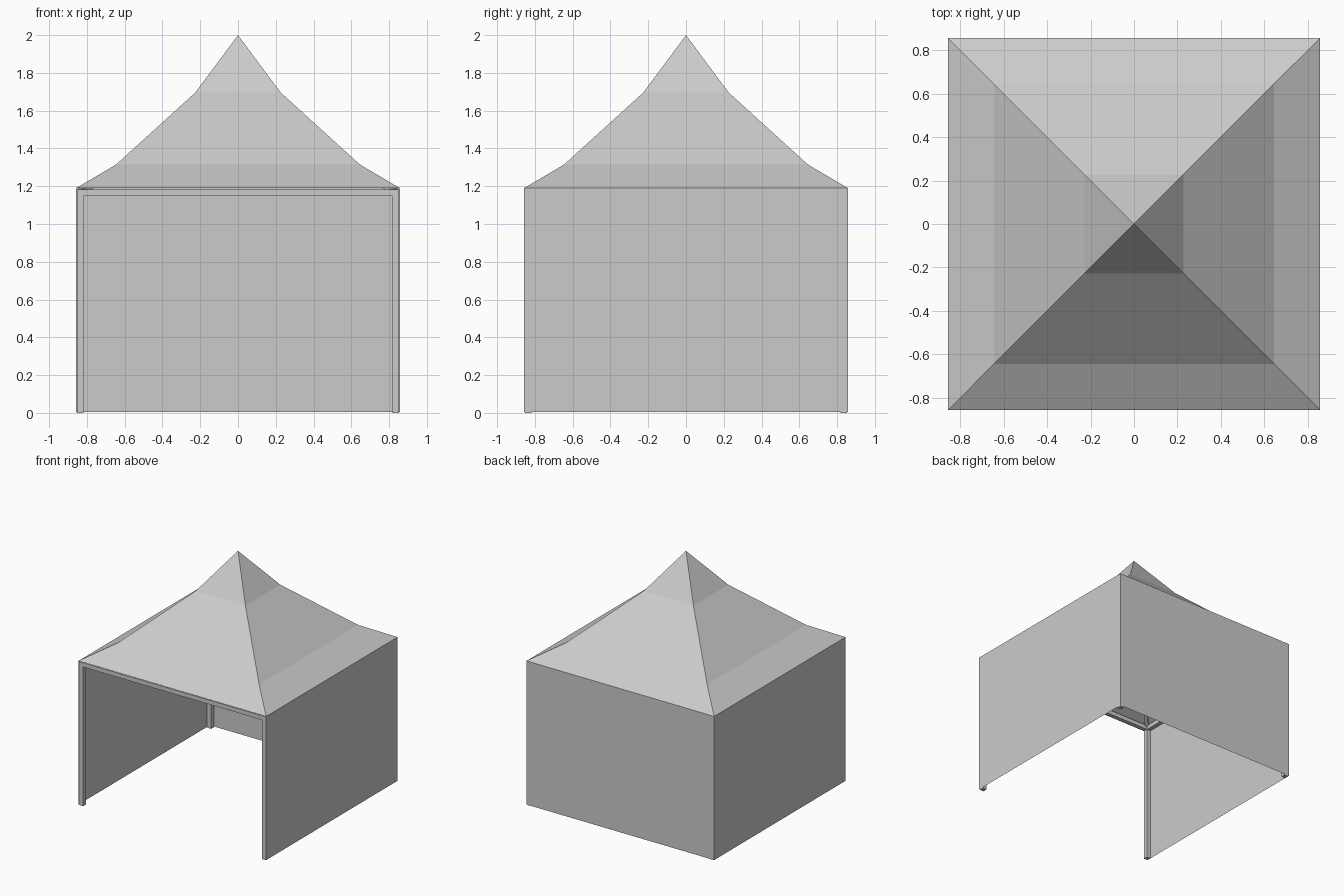
import bpy, bmesh
from mathutils import Vector

if "Cube" in bpy.data.objects:
    bpy.data.objects.remove(bpy.data.objects["Cube"])

HALF = 0.857      # half width of the tent
EAVE = 1.19       # height of the roof edge
TUBE = 0.036      # thickness of the frame tubes
EDGE = HALF - 0.004 - TUBE / 2
PROFILE = [(HALF, EAVE), (0.645, 1.315), (0.227, 1.695)]
APEX = 2.0
CORNERS = [(-1, -1), (1, -1), (1, 1), (-1, 1)]


def make_object(name, bm):
    bmesh.ops.recalc_face_normals(bm, faces=bm.faces)
    mesh = bpy.data.meshes.new(name)
    bm.to_mesh(mesh)
    bm.free()
    obj = bpy.data.objects.new(name, mesh)
    bpy.context.collection.objects.link(obj)
    return obj


def box(name, lo, hi):
    bm = bmesh.new()
    bmesh.ops.create_cube(bm, size=1)
    lo, hi = Vector(lo), Vector(hi)
    for v in bm.verts:
        v.co = (lo + hi) / 2 + v.co * (hi - lo)
    return make_object(name, bm)


def loft(bm, rings, closed=True):
    n = len(rings[0])
    for a, b in zip(rings, rings[1:]):
        for i in range(n if closed else n - 1):
            j = (i + 1) % n
            bm.faces.new((a[i], a[j], b[j], b[i]))


# Canopy roof: hollow sheet with three slopes on each side
bm = bmesh.new()
rings = [[bm.verts.new((sx * r, sy * r, z)) for sx, sy in CORNERS] for r, z in PROFILE]
loft(bm, rings)
tip = bm.verts.new((0, 0, APEX))
for i in range(4):
    bm.faces.new((rings[-1][i], rings[-1][(i + 1) % 4], tip))
make_object("canopy_roof", bm)

# Fabric walls: one sheet round the left, back and right sides
bm = bmesh.new()
plan = [(-HALF, -HALF), (-HALF, HALF), (HALF, HALF), (HALF, -HALF)]
loft(bm, [[bm.verts.new((x, y, z)) for x, y in plan] for z in (0.004, EAVE)], closed=False)
make_object("fabric_walls", bm)

# Corner posts and hip rafters under the roof
h = TUBE / 2
for sx, sy in CORNERS:
    label = ("front" if sy < 0 else "back") + ("_left" if sx < 0 else "_right")
    x, y = sx * EDGE, sy * EDGE
    box(label + "_post", (x - h, y - h, 0), (x + h, y + h, EAVE - 0.007))

    bm = bmesh.new()
    side = Vector((-sy, sx, 0)).normalized() * 0.014
    sections = []
    for r, z in [(EDGE, EAVE + 0.022)] + PROFILE[1:] + [(0, APEX - 0.03)]:
        c = Vector((sx * r, sy * r, z))
        up, down = Vector((0, 0, -0.022)), Vector((0, 0, -0.055))
        sections.append([bm.verts.new(c + o) for o in
                         (side + up, side + down, -side + down, -side + up)])
    loft(bm, sections)
    bm.faces.new(sections[0])
    bm.faces.new(sections[-1])
    make_object(label + "_rafter", bm)

# Top beams joining the posts
z0, z1 = 1.148, EAVE - 0.007
inner = EDGE - h
for s, side_name in ((-1, "front"), (1, "back")):
    box(side_name + "_beam", (-inner, s * EDGE - h, z0), (inner, s * EDGE + h, z1))
for s, side_name in ((-1, "left"), (1, "right")):
    box(side_name + "_beam", (s * EDGE - h, -inner, z0), (s * EDGE + h, inner, z1))
